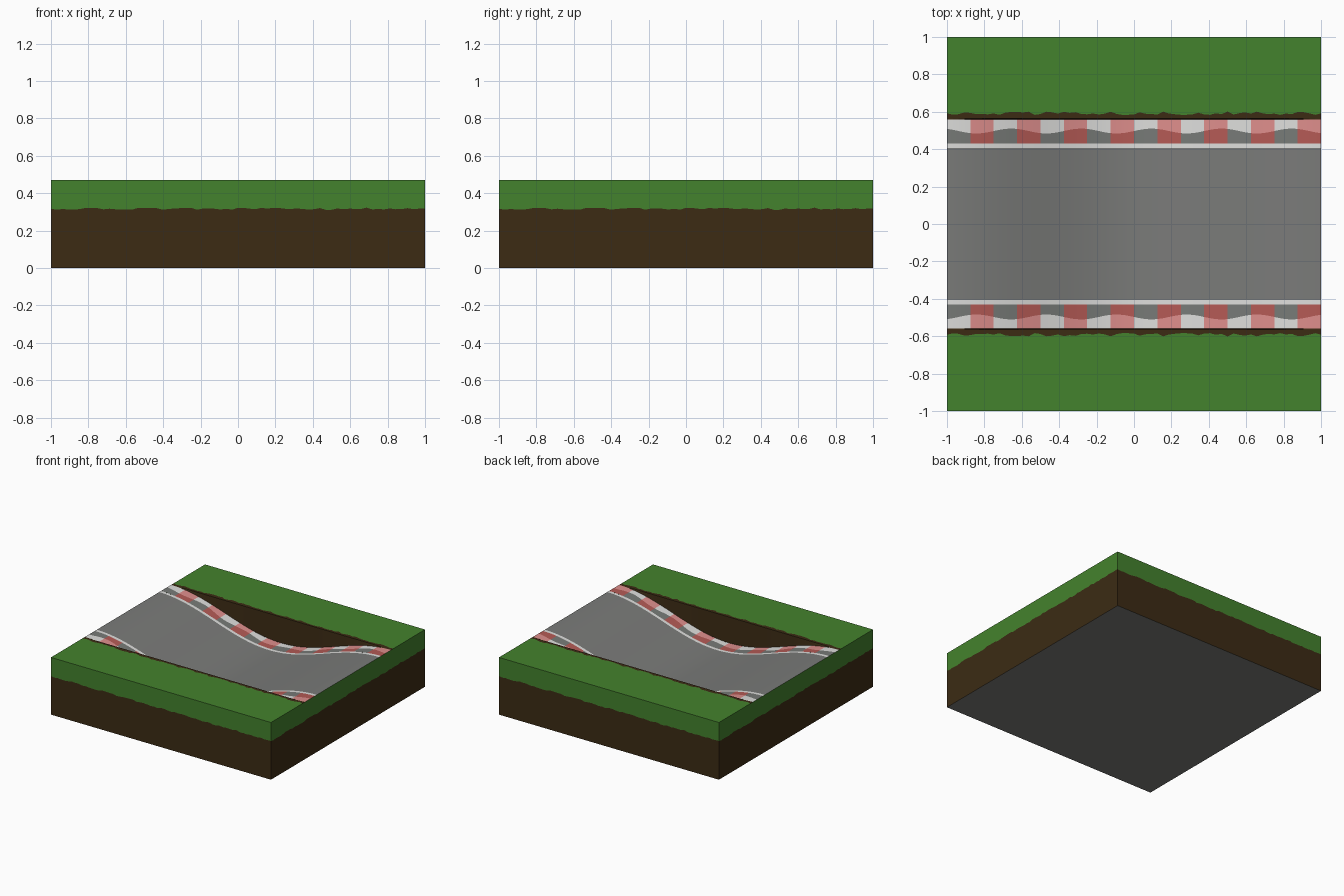
import bpy, math, random
from mathutils import Vector

if "Cube" in bpy.data.objects:
    bpy.data.objects.remove(bpy.data.objects["Cube"])

random.seed(4)
TOP = 0.47       # height of turf and of the road ends
EDGE = 0.56      # half width of the road trench


def material(name, r, g, b):
    m = bpy.data.materials.new(name)
    m.diffuse_color = [(c / 255 / 12.92 if c < 10 else ((c / 255 + 0.055) / 1.055) ** 2.4)
                       for c in (r, g, b)] + [1]
    m.use_nodes = True
    m.node_tree.nodes["Principled BSDF"].inputs["Base Color"].default_value = m.diffuse_color
    return m


GRASS = material("grass_green", 68, 130, 45)
SOIL = material("soil_brown", 60, 43, 20)
ROAD = material("asphalt_grey", 122, 123, 121)
WHITE = material("paint_white", 222, 222, 220)
RED = material("kerb_dark_red", 180, 90, 85)
PINK = material("kerb_light_red", 222, 142, 140)
SHADE = material("kerb_grey", 119, 122, 119)


def ribbon(name, rails, n, mats, facing, pick=lambda row, t: 0):
    """Surface lofted between rail functions of t in [-1, 1], facing one way."""
    verts = [Vector(r(-1 + 2 * i / n)) for r in rails for i in range(n + 1)]
    faces, slots = [], []
    for row in range(len(rails) - 1):
        for i in range(n):
            a = row * (n + 1) + i
            b = a + n + 1
            f = [a, a + 1, b + 1, b]
            normal = (verts[f[2]] - verts[f[0]]).cross(verts[f[3]] - verts[f[1]])
            if normal.dot(Vector(facing)) < 0:
                f.reverse()
            faces.append(f)
            slots.append(pick(row, -1 + 2 * (i + 0.5) / n))
    me = bpy.data.meshes.new(name)
    me.from_pydata(verts, [], faces)
    for m in mats:
        me.materials.append(m)
    for p, s in zip(me.polygons, slots):
        p.material_index = s
        p.use_smooth = facing == (0, 0, 1)
    ob = bpy.data.objects.new(name, me)
    bpy.context.collection.objects.link(ob)
    return ob


def dip(x):
    """Road height: a smooth hollow along the track."""
    return TOP - 0.105 * (1 + math.cos(math.pi * x))


def ragged(base, amount, n=64):
    """Uneven line that returns to its base height at both ends."""
    vals = [base + random.uniform(-amount, amount) for _ in range(n + 1)]
    vals[0] = vals[-1] = base
    return lambda t: vals[round((t + 1) / 2 * n)]


# Outer sides: soil below, turf above a ragged line
soil_line = ragged(0.317, 0.006)
for name, d in (("front", (0, -1)), ("right", (1, 0)), ("back", (0, 1)), ("left", (-1, 0))):
    def side(height, d=d):
        return lambda t: (d[0] - d[1] * t, d[1] + d[0] * t, height(t))
    ribbon(name + "_side", [side(lambda t: 0), side(soil_line), side(lambda t: TOP)], 64,
           [SOIL, GRASS], (d[0], d[1], 0), lambda row, t: row)

# Underside
ribbon("underside", [lambda t: (t, -1, 0), lambda t: (t, 1, 0)], 1, [ROAD], (0, 0, -1))

# Road surface
ribbon("road", [lambda t: (t, -0.405, dip(t)), lambda t: (t, 0.405, dip(t))], 64,
       [ROAD], (0, 0, 1))

bank_line = ragged(0.592, 0.009)


def kerb_colour(row, x):
    red = math.floor((x + 1) * 8) % 2
    return (0 if red else 2) + row


# Both sides of the track
for s, label in ((1, "back"), (-1, "front")):
    def rail(y, z, s=s):
        return lambda t: (t, s * y(t), z(t))

    def at(v):
        return lambda t: v

    # White edge line
    ribbon(label + "_edge_line", [rail(at(0.405), dip), rail(at(0.43), dip)], 64,
           [WHITE], (0, 0, 1))
    # Kerb blocks, darker towards the road
    ribbon(label + "_kerb",
           [rail(at(0.43), dip),
            rail(lambda t: 0.497 + 0.013 * math.sin(8 * math.pi * t / 1.5), dip),
            rail(at(EDGE), dip)], 128,
           [RED, PINK, SHADE, WHITE], (0, 0, 1), kerb_colour)
    # Cut earth wall beside the dip
    ribbon(label + "_cut_wall", [rail(at(EDGE), dip), rail(at(EDGE + 0.005), at(TOP))], 64,
           [SOIL], (0, -s, 0))
    # Bank top: bare earth lip, then grass
    ribbon(label + "_bank", [rail(at(EDGE + 0.005), at(TOP)), rail(bank_line, at(TOP)),
                             rail(at(1), at(TOP))], 64,
           [SOIL, GRASS], (0, 0, 1), lambda row, t: row)
